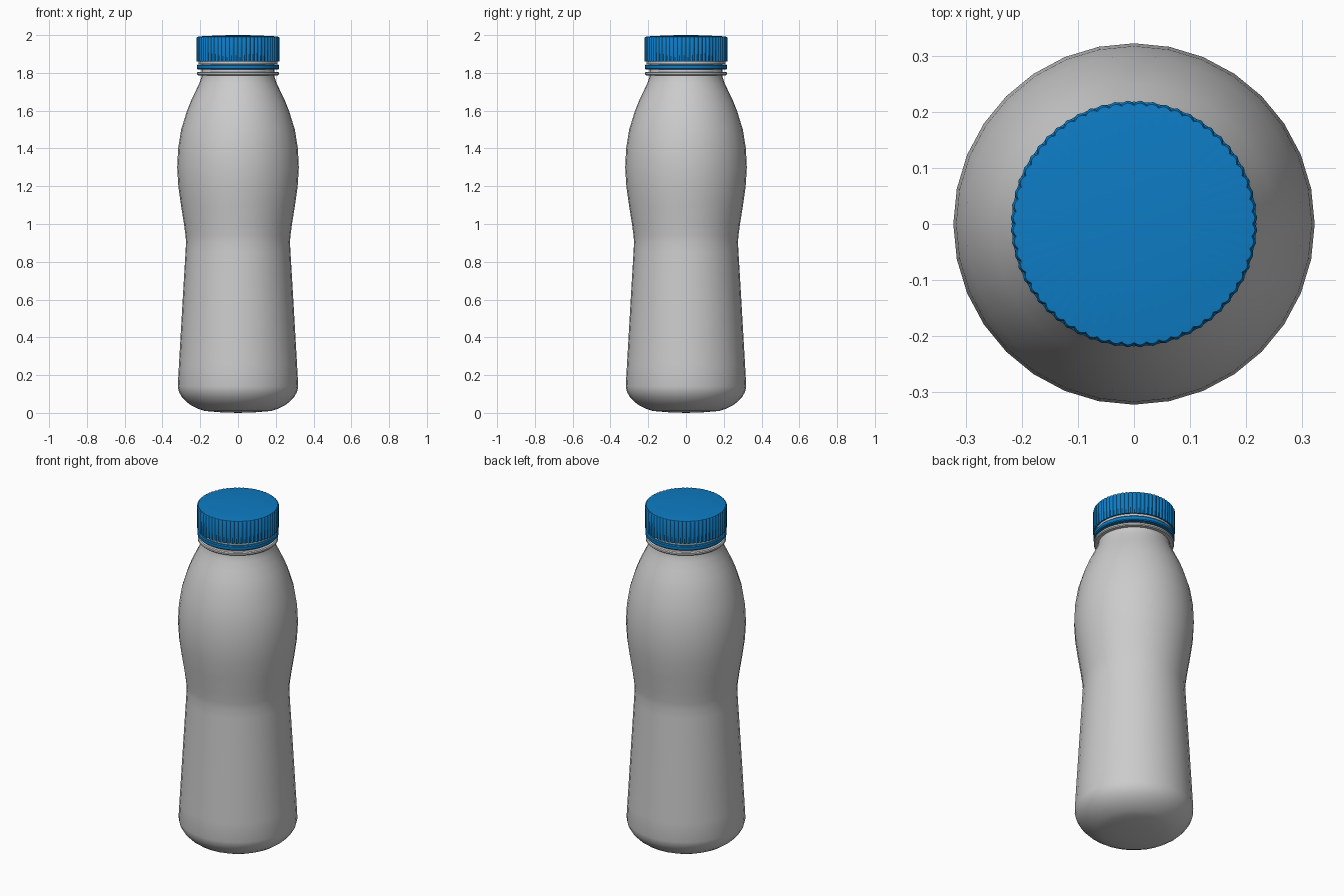
import bpy, bmesh, math

if "Cube" in bpy.data.objects:
    bpy.data.objects.remove(bpy.data.objects["Cube"])


def lathe(name, profile, segments, closed=False, rib=None, material=None, angle=35):
    """Revolve (radius, z) points about z; rib(angle) gives a radius offset
    that is applied to profile points carrying a third value (rib weight)."""
    bm = bmesh.new()
    rings = []
    for p in profile:
        r, z = p[0], p[1]
        if r == 0:
            rings.append([bm.verts.new((0, 0, z))])
            continue
        ring = []
        for i in range(segments):
            a = math.tau * i / segments
            rr = r + (rib(a) * p[2] if rib and len(p) > 2 else 0)
            ring.append(bm.verts.new((rr * math.cos(a), rr * math.sin(a), z)))
        rings.append(ring)
    pairs = list(zip(rings, rings[1:]))
    if closed:
        pairs.append((rings[-1], rings[0]))
    for lo, hi in pairs:
        for i in range(segments):
            j = (i + 1) % segments
            if len(lo) == 1:
                bm.faces.new((lo[0], hi[j], hi[i]))
            elif len(hi) == 1:
                bm.faces.new((lo[i], lo[j], hi[0]))
            else:
                bm.faces.new((lo[i], lo[j], hi[j], hi[i]))
    bmesh.ops.recalc_face_normals(bm, faces=bm.faces)
    mesh = bpy.data.meshes.new(name)
    bm.to_mesh(mesh)
    bm.free()
    obj = bpy.data.objects.new(name, mesh)
    bpy.context.collection.objects.link(obj)
    if material:
        mesh.materials.append(material)
    bpy.ops.object.select_all(action='DESELECT')
    obj.select_set(True)
    bpy.context.view_layer.objects.active = obj
    bpy.ops.object.shade_smooth_by_angle(angle=math.radians(angle))
    return obj


blue = bpy.data.materials.new("cap_blue")
blue.diffuse_color = (0.004, 0.2, 0.55, 1)
blue.use_nodes = True
blue.node_tree.nodes["Principled BSDF"].inputs["Base Color"].default_value = blue.diffuse_color

# Waisted bottle body with a rounded base and neck
lathe("bottle_body", [
    (0, 0.0), (0.09, 0.003), (0.175, 0.01), (0.21, 0.021), (0.245, 0.038),
    (0.275, 0.06), (0.298, 0.085), (0.313, 0.112), (0.319, 0.14),
    (0.313, 0.25), (0.294, 0.58), (0.278, 0.85), (0.275, 0.905),
    (0.278, 0.94), (0.286, 1.0), (0.302, 1.1), (0.316, 1.2), (0.322, 1.3),
    (0.317, 1.4), (0.301, 1.5), (0.27, 1.6), (0.25, 1.65), (0.226, 1.7),
    (0.205, 1.745), (0.193, 1.78), (0.193, 1.95), (0, 1.95)], 32)

# Support ring moulded on the neck
lathe("neck_ring", [(0.188, 1.787), (0.211, 1.787), (0.216, 1.792),
                    (0.216, 1.801), (0.211, 1.806), (0.188, 1.806)], 48, closed=True)

# Tamper band under the cap
lathe("tamper_band", [(0.19, 1.818), (0.213, 1.818), (0.218, 1.823),
                      (0.218, 1.84), (0.213, 1.845), (0.19, 1.845)], 48,
      closed=True, material=blue)

# Grey neck collar showing between band and cap
lathe("neck_collar", [(0.188, 1.848), (0.209, 1.848), (0.209, 1.862),
                      (0.188, 1.862)], 48, closed=True)

# Ribbed screw cap with a slightly domed top
ribs = 60
lathe("screw_cap", [(0.19, 1.86), (0.214, 1.86, 1), (0.214, 1.985, 1),
                    (0.211, 1.991, 0.8), (0.19, 1.994), (0.09, 1.999), (0, 2.0)],
      ribs * 4, rib=lambda a: 0.006 * abs(math.sin(a * ribs / 2)), material=blue)
